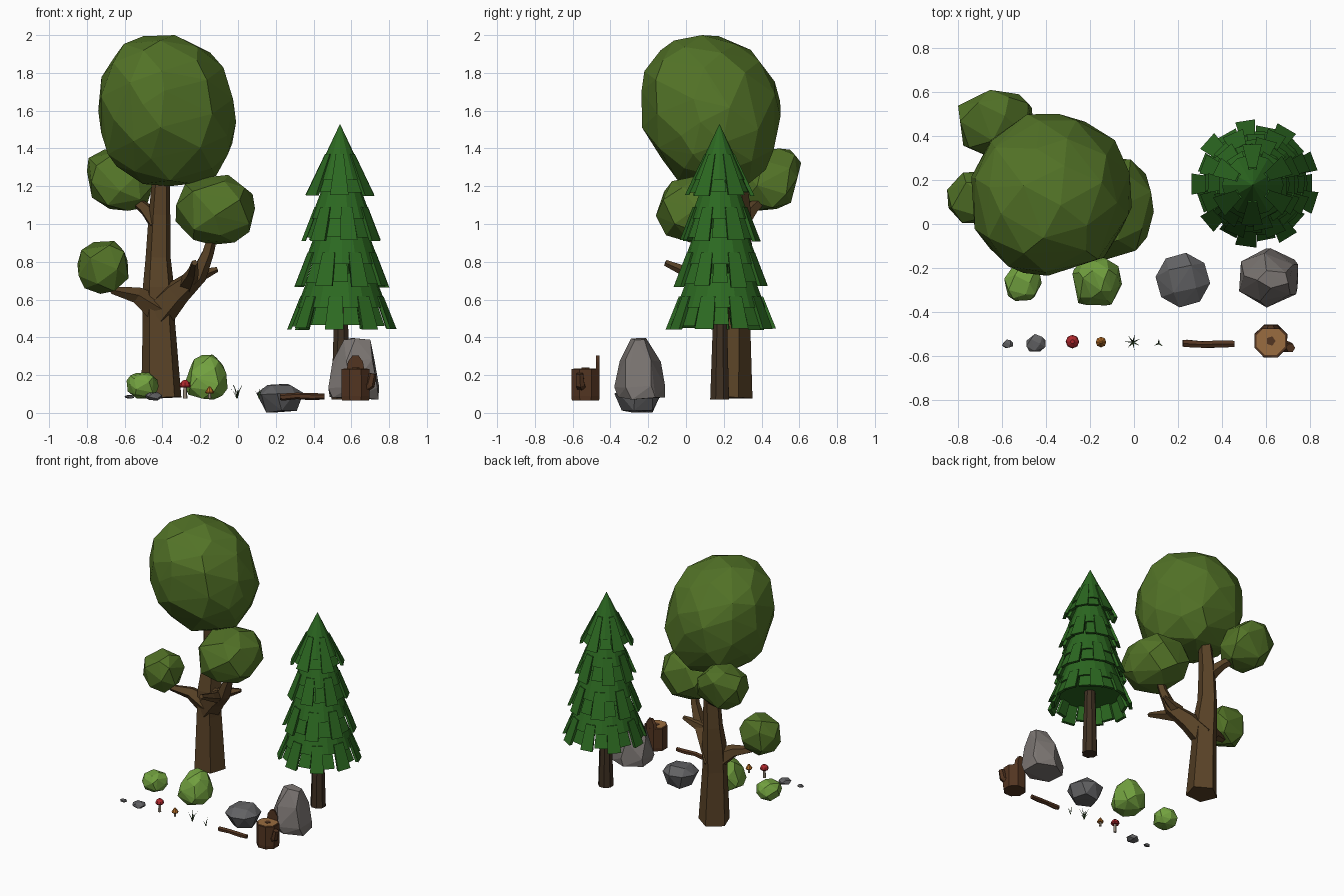
import bpy, bmesh, math, random
from mathutils import Vector

if "Cube" in bpy.data.objects:
    bpy.data.objects.remove(bpy.data.objects["Cube"])

def mat(name, r, g, b):
    m = bpy.data.materials.new(name)
    m.diffuse_color = (r, g, b, 1)
    m.use_nodes = True
    m.node_tree.nodes["Principled BSDF"].inputs["Base Color"].default_value = m.diffuse_color
    return m

LEAF = mat("leaf", 0.085, 0.17, 0.02)
BUSH = mat("bush_green", 0.17, 0.36, 0.05)
PINE = mat("pine_green", 0.025, 0.14, 0.015)
BARK = mat("bark", 0.10, 0.055, 0.02)
DARK = mat("dark_bark", 0.05, 0.03, 0.016)
STUMP = mat("stump_bark", 0.085, 0.035, 0.015)
WOOD = mat("cut_wood", 0.32, 0.15, 0.05)
ROCK = mat("rock", 0.12, 0.12, 0.125)
WARM = mat("warm_rock", 0.2, 0.18, 0.17)
RED = mat("red_cap", 0.42, 0.02, 0.025)
ORANGE = mat("orange_cap", 0.45, 0.15, 0.02)
CREAM = mat("stem", 0.5, 0.42, 0.32)
GRASS = mat("grass", 0.03, 0.07, 0.02)

def finish(bm, name, material):
    bmesh.ops.recalc_face_normals(bm, faces=bm.faces[:])
    me = bpy.data.meshes.new(name)
    bm.to_mesh(me)
    bm.free()
    me.materials.append(material)
    ob = bpy.data.objects.new(name, me)
    bpy.context.collection.objects.link(ob)
    return ob

def hull_into(bm, pts):
    vs = [bm.verts.new(p) for p in pts]
    res = bmesh.ops.convex_hull(bm, input=vs)
    loose = [v for v in res["geom_interior"] if isinstance(v, bmesh.types.BMVert)]
    bmesh.ops.delete(bm, geom=loose, context='VERTS')

def blob(name, lo, hi, n, seed, material, shear=(0, 0), taper=0.0, power=0.9):
    """Faceted convex blob filling the box lo..hi."""
    rnd = random.Random(seed)
    pts = []
    for i in range(n):
        z = 1 - 2 * (i + 0.5) / n
        a = i * 2.39996 + rnd.uniform(-.25, .25)
        r = math.sqrt(1 - z * z)
        p = [r * math.cos(a), r * math.sin(a), z]
        p = [math.copysign(abs(c) ** power, c) * rnd.uniform(.96, 1.03) for c in p]
        s = 1 + taper * p[2]
        pts.append([p[0] * s + shear[0] * p[2], p[1] * s + shear[1] * p[2], p[2]])
    for k in range(3):
        a, b = min(p[k] for p in pts), max(p[k] for p in pts)
        for p in pts:
            p[k] = lo[k] + (p[k] - a) / (b - a) * (hi[k] - lo[k])
    bm = bmesh.new()
    hull_into(bm, pts)
    return finish(bm, name, material)

def ring_hull(name, rings, seed, material):
    """Rock from rings of (z, cx, cy, rx, ry, sides)."""
    rnd = random.Random(seed)
    pts = []
    for z, cx, cy, rx, ry, n in rings:
        a0 = rnd.uniform(0, 1)
        for i in range(n):
            a = a0 + math.tau * i / n
            pts.append((cx + rx * math.cos(a), cy + ry * math.sin(a), z + rnd.uniform(0, .015)))
    bm = bmesh.new()
    hull_into(bm, pts)
    return finish(bm, name, material)

def tube(name, path, sides, material, turn=0.0):
    """Tapered tube along (x, y, z, radius) points."""
    bm = bmesh.new()
    P = [Vector(p[:3]) for p in path]
    rings = []
    for i, p in enumerate(P):
        d = P[min(i + 1, len(P) - 1)] - P[max(i - 1, 0)]
        q = Vector((0, 0, 1)).rotation_difference(d)
        rings.append([bm.verts.new(p + q @ Vector((math.cos(turn + math.tau * k / sides),
                      math.sin(turn + math.tau * k / sides), 0)) * path[i][3]) for k in range(sides)])
    for a, b in zip(rings, rings[1:]):
        for k in range(sides):
            j = (k + 1) % sides
            bm.faces.new((a[k], a[j], b[j], b[k]))
    bm.faces.new(rings[0][::-1])
    bm.faces.new(rings[-1])
    return finish(bm, name, material)

# Broadleaf tree: trunk and branches
tube("tree_trunk", [(-.405, .24, .08, .112), (-.418, .25, .48, .09), (-.42, .26, .66, .088),
                    (-.422, .28, .82, .07), (-.415, .285, 1.05, .06), (-.405, .27, 1.3, .045)], 5, BARK, .35)
tube("branch_low_left", [(-.41, .25, .54, .085), (-.54, .2, .625, .045), (-.66, .15, .65, .024), (-.71, .12, .75, .018)], 5, BARK)
tube("branch_low_right", [(-.42, .25, .53, .09), (-.32, .2, .64, .072), (-.21, .14, .73, .048),
                          (-.16, .12, .85, .033), (-.12, .1, 1.0, .025)], 5, BARK)
tube("branch_stub_right", [(-.26, .16, .71, .05), (-.11, .19, .76, .014)], 5, BARK)
tube("branch_stub_front", [(-.27, .17, .68, .05), (-.24, .02, .74, .032), (-.23, -.11, .795, .017)], 5, BARK)
tube("branch_high_left", [(-.42, .28, 1.0, .055), (-.49, .35, 1.08, .035), (-.6, .45, 1.17, .022)], 5, BARK)

# Broadleaf tree: foliage
blob("crown_main", (-.74, -.235, 1.2), (-.01, .5, 2.0), 62, 3, LEAF, (-.08, -.1), 0, .93)
blob("crown_low_left", (-.85, 0, .63), (-.58, .24, .91), 20, 4, LEAF, power=.8)
blob("crown_right", (-.33, -.16, .89), (.09, .3, 1.26), 28, 5, LEAF, power=.85)
blob("crown_back_left", (-.8, .29, 1.07), (-.45, .61, 1.4), 24, 6, LEAF, (-.15, .2), power=.85)

# Pine: trunk, then four tiers of overlapping shingle strips around cones
tube("pine_trunk", [(.545, .178, .07, .054), (.545, .18, .5, .04), (.54, .18, 1.0, .025)], 8, DARK, .39)
tiers = [(.55, .185, .74, .17, .445, .282, 18), (.55, .185, .98, .13, .67, .245, 16),
         (.547, .18, 1.22, .09, .91, .205, 14), (.54, .177, 1.53, .0, 1.15, .18, 12)]
rnd = random.Random(8)
for t, (cx, cy, zt, rt, zb, rb, n) in enumerate(tiers):
    bm = bmesh.new()
    def ring_point(a, f, out, dz=0):
        r = rt + (rb - rt) * f + out
        return (cx + r * math.cos(a), cy + r * math.sin(a), zt + (zb - zt) * f + dz)
    # the core cone stops short, so the strips hang free below it
    low = .62 if rt else .78
    hull_into(bm, [ring_point(math.tau * i / n, f, 0) for f in (0.0, low) for i in range(n)]
              if rt else [(cx, cy, zt)] + [ring_point(math.tau * i / n, low, 0) for i in range(n)])
    for i in range(n):
        a = math.tau * (i + rnd.uniform(-.1, .1)) / n
        w = math.pi / n * rnd.uniform(.9, 1.04)
        out = .006 if i % 2 else -.014
        end = (1.0 if i % 2 else .94) + rnd.uniform(-.02, .02)
        hull_into(bm, [ring_point(a + s * w, f, out + o) for s in (-1, 1)
                       for f, o in ((.42, 0), (.42, -.02), (end, .004), (end, -.018))])
    finish(bm, "pine_tier_%d" % (t + 1), PINE)

# Bushes
blob("small_bush", (-.59, -.35, .075), (-.42, -.18, .215), 26, 11, BUSH, power=.8)
blob("large_bush", (-.28, -.37, .07), (-.055, -.15, .308), 30, 12, BUSH, (.05, .1), -.25, .8)

# Rocks and pebbles
ring_hull("flat_rock", [(0, .23, -.25, .085, .09, 5), (.095, .222, -.255, .125, .125, 8),
                        (.14, .22, -.25, .075, .075, 4)], 2, ROCK)
ring_hull("tall_rock", [(.07, .615, -.235, .142, .125, 6), (.13, .612, -.245, .15, .135, 6),
                        (.27, .62, -.245, .12, .115, 5), (.385, .635, -.25, .075, .042, 5)], 5, WARM)
blob("pebble_small", (-.6, -.565, .075), (-.55, -.525, .095), 12, 3, ROCK)
blob("pebble_large", (-.49, -.58, .065), (-.403, -.5, .11), 14, 7, ROCK)

# Mushrooms
def mushroom(name, x, y, stem, cap, cap_mat):
    tube(name + "_stem", [(x, y, z, r) for z, r in stem], 6, CREAM)
    tube(name + "_cap", [(x, y, z, r) for z, r in cap], 8, cap_mat)
mushroom("red_mushroom", -.28, -.535, [(.075, .012), (.145, .009)],
         [(.135, .026), (.143, .031), (.16, .025), (.173, .009)], RED)
mushroom("orange_mushroom", -.15, -.537, [(.075, .009), (.11, .007)],
         [(.103, .02), (.11, .024), (.125, .015), (.14, .004)], ORANGE)

# Grass tufts: bent tapering blades
def tuft(name, x, y, blades, reach, top, a0):
    bm = bmesh.new()
    for i in range(blades):
        a = a0 + math.tau * i / blades
        k = 1.0 if i % 2 == 0 else .7
        d, s = Vector((math.cos(a), math.sin(a), 0)), Vector((-math.sin(a), math.cos(a), 0)) * .003
        base = Vector((x, y, .075))
        mid = base + d * reach * .35 + Vector((0, 0, (top - .075) * .55 * k))
        tip = base + d * reach + Vector((0, 0, (top - .075) * k))
        thick = d * .003
        hull_into(bm, [base + s, base - s, base + thick, mid + s, mid - s, mid + thick])
        hull_into(bm, [mid + s, mid - s, mid + thick, tip])
    finish(bm, name, GRASS)
tuft("grass_large", -.005, -.537, 7, .036, .155, .4)
tuft("grass_small", .112, -.543, 3, .022, .132, 1.5)

# Fallen stick
tube("stick", [(.222, -.543, .085, .017), (.24, -.543, .084, .019), (.31, -.548, .09, .017),
               (.39, -.546, .086, .019), (.457, -.545, .087, .016)], 6, STUMP)

# Stump: bark, cut face, splintered back and side stub
sx, sy = .622, -.532
tube("stump_body", [(sx, sy, .065, .078), (sx, sy, .09, .081), (sx, sy, .233, .08)], 8, STUMP, .39)
tube("stump_cut_face", [(sx, sy, .23, .07), (sx, sy, .236, .07)], 8, WOOD, .39)
tube("stump_heart", [(sx, sy, .232, .022), (sx, sy, .239, .022)], 5, STUMP)
bm = bmesh.new()
hull_into(bm, [(sx + s * w * k, y, z) for s in (-1, 1) for y, k in ((-.477, 1), (-.459, .7))
               for w, z in ((.045, .1), (.046, .23), (.04, .27), (.016, .305))])
finish(bm, "stump_splinter", STUMP)
tube("stump_stub", [(.665, -.55, .13, .028), (.7, -.56, .15, .026), (.712, -.563, .208, .021)], 6, STUMP)
